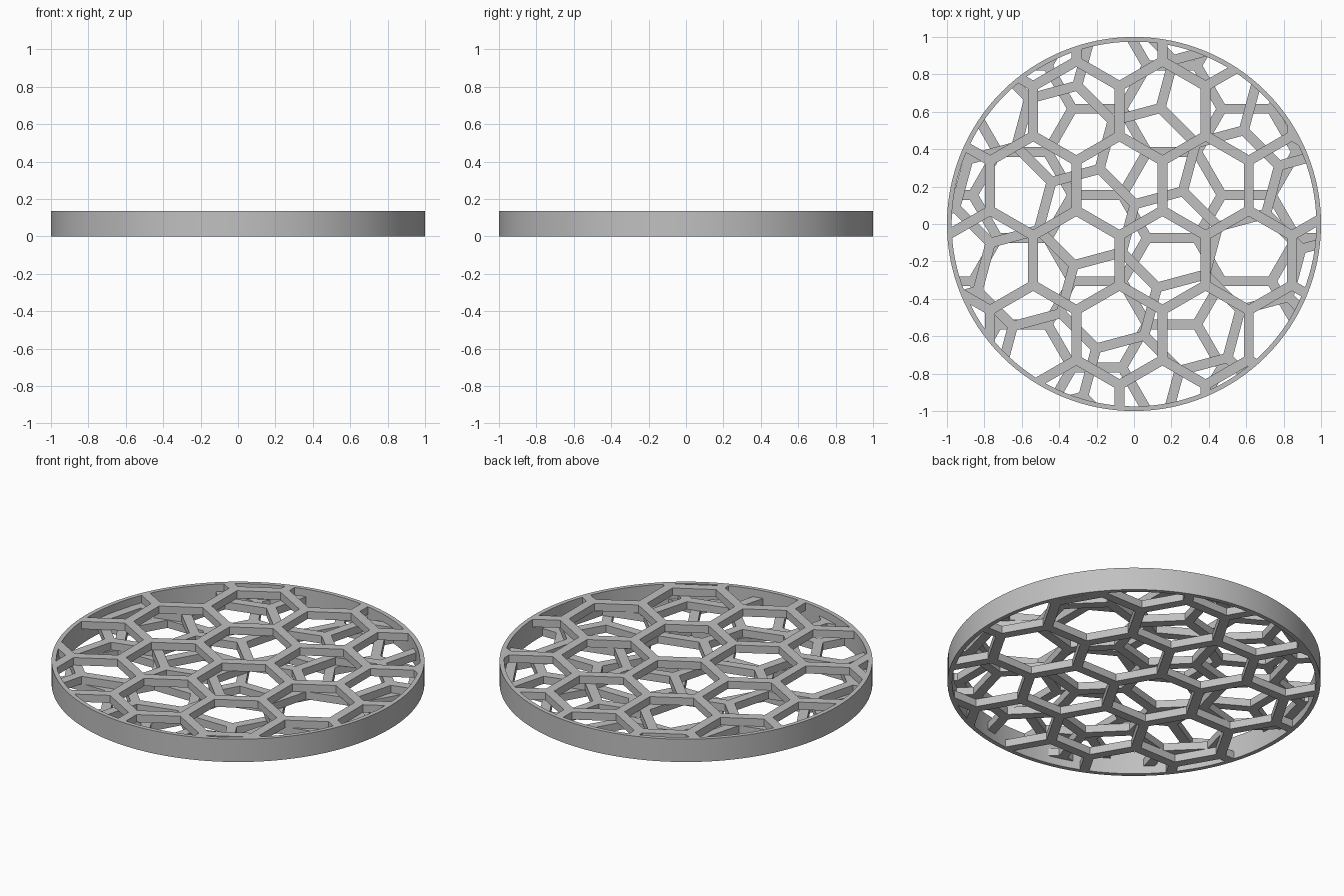
import bpy, bmesh, math
from mathutils import Vector, Matrix

if "Cube" in bpy.data.objects:
    bpy.data.objects.remove(bpy.data.objects["Cube"], do_unlink=True)

HEIGHT = 0.135
LAYER = HEIGHT / 3
OUTER, INNER = 1.0, 0.975
SEGMENTS = 128
PITCH, BAR = 0.461, 0.053      # hexagon spacing and bar width

grey = bpy.data.materials.new("light_grey")
grey.use_nodes = True
colour = (0.53, 0.53, 0.53, 1)
grey.diffuse_color = colour
grey.node_tree.nodes["Principled BSDF"].inputs["Base Color"].default_value = colour


def add_prism(bm, centre, radius, sides, angle, z0, z1):
    """Closed upright prism with a regular outline."""
    ring = [Vector((centre[0] + radius * math.cos(angle + math.tau * i / sides),
                    centre[1] + radius * math.sin(angle + math.tau * i / sides), z0))
            for i in range(sides)]
    low = [bm.verts.new(p) for p in ring]
    high = [bm.verts.new((p.x, p.y, z1)) for p in ring]
    bm.faces.new(low[::-1])
    bm.faces.new(high)
    for i in range(sides):
        j = (i + 1) % sides
        bm.faces.new((low[i], low[j], high[j], high[i]))


def make_object(name, bm):
    mesh = bpy.data.meshes.new(name)
    bm.to_mesh(mesh)
    bm.free()
    mesh.materials.append(grey)
    obj = bpy.data.objects.new(name, mesh)
    bpy.context.collection.objects.link(obj)
    return obj


def honeycomb(name, z0, turn, anchor):
    """Disc pierced by a turned grid of hexagonal holes."""
    bm = bmesh.new()
    add_prism(bm, (0, 0), INNER, SEGMENTS, 0, z0, z0 + LAYER)
    disc = make_object(name, bm)

    bm = bmesh.new()
    spin = Matrix.Rotation(turn, 2)
    hole = (PITCH - BAR) / math.sqrt(3)
    for row in range(-6, 7):
        for col in range(-8, 9):
            step = Vector((PITCH * (col + row / 2), PITCH * row * math.sqrt(3) / 2))
            centre = Vector(anchor) + spin @ step
            if centre.length < INNER + hole:
                add_prism(bm, centre, hole, 6, turn + math.pi / 2, z0 - 0.02, z0 + LAYER + 0.02)
    cutter = make_object("hole_cutter", bm)
    cutter.hide_render = True

    mod = disc.modifiers.new("holes", "BOOLEAN")
    mod.operation = "DIFFERENCE"
    mod.solver = "EXACT"
    mod.object = cutter
    bpy.context.view_layer.update()
    result = disc.evaluated_get(bpy.context.evaluated_depsgraph_get())
    baked = bpy.data.meshes.new_from_object(result)
    disc.modifiers.clear()
    disc.data = baked
    bpy.data.objects.remove(cutter, do_unlink=True)


# Three stacked lattices, each turned against the next
honeycomb("bottom_lattice", 0, math.radians(-30), (0.203, 0.155))
honeycomb("middle_lattice", LAYER, math.radians(-15), (-0.253, 0.037))
honeycomb("top_lattice", 2 * LAYER, 0, (-0.078, 0.205))

# Outer rim as a square-section hoop
bm = bmesh.new()
section = [(OUTER, 0), (OUTER, HEIGHT), (INNER, HEIGHT), (INNER, 0)]
loops = [[bm.verts.new((r * math.cos(math.tau * i / SEGMENTS),
                        r * math.sin(math.tau * i / SEGMENTS), z)) for r, z in section]
         for i in range(SEGMENTS)]
for i in range(SEGMENTS):
    a, b = loops[i], loops[(i + 1) % SEGMENTS]
    for k in range(4):
        m = (k + 1) % 4
        bm.faces.new((a[k], b[k], b[m], a[m]))
rim = make_object("outer_rim", bm)
bpy.ops.object.select_all(action="DESELECT")
rim.select_set(True)
bpy.context.view_layer.objects.active = rim
bpy.ops.object.shade_smooth_by_angle(angle=math.radians(30))
